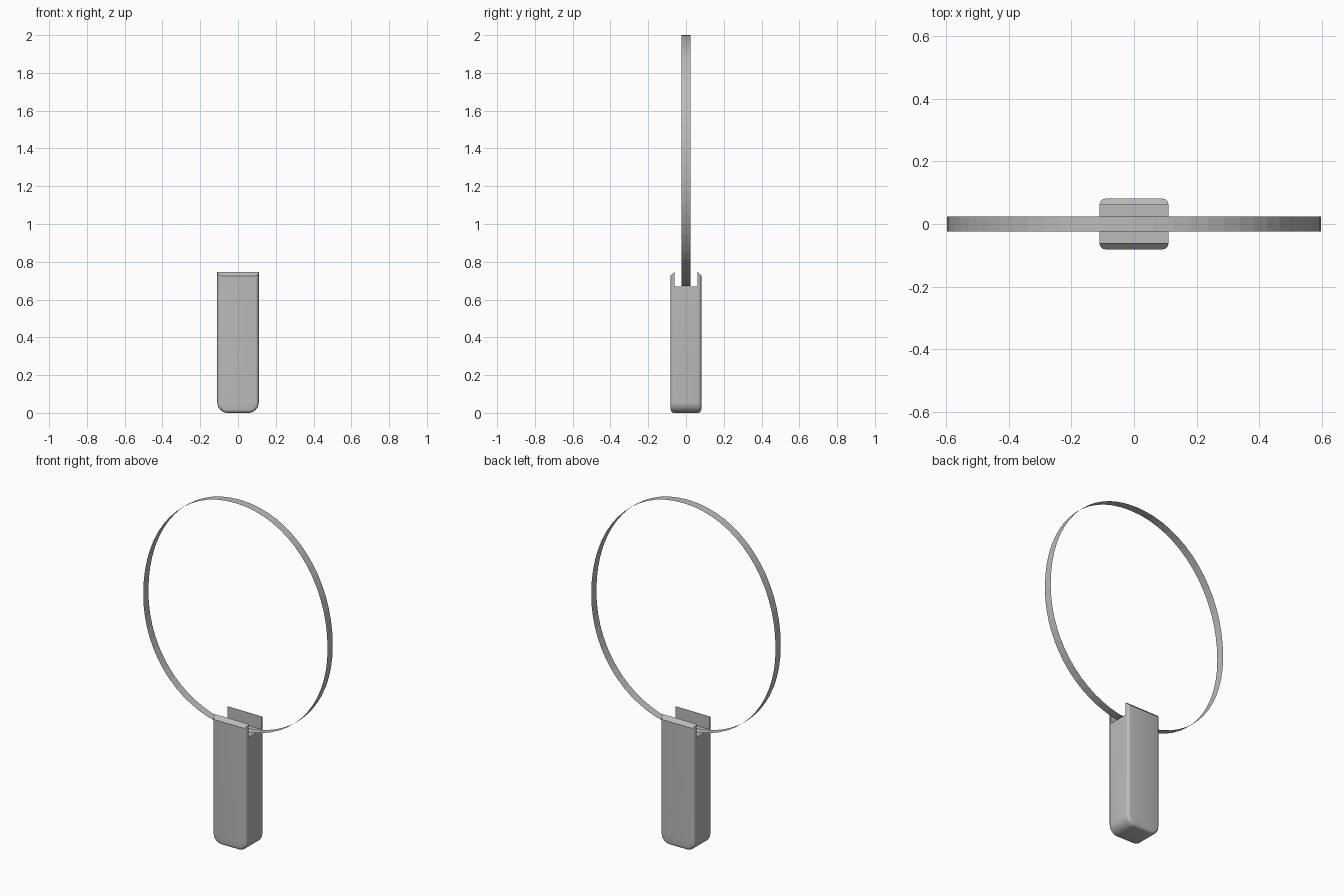
import bpy, bmesh, math
from mathutils import Vector

if "Cube" in bpy.data.objects:
    bpy.data.objects.remove(bpy.data.objects["Cube"])

grey = bpy.data.materials.new("plain grey")
grey.diffuse_color = (0.5, 0.5, 0.5, 1)
grey.use_nodes = True
grey.node_tree.nodes["Principled BSDF"].inputs["Base Color"].default_value = grey.diffuse_color


def add_object(name, bm):
    me = bpy.data.meshes.new(name)
    bm.to_mesh(me)
    bm.free()
    ob = bpy.data.objects.new(name, me)
    bpy.context.collection.objects.link(ob)
    me.materials.append(grey)
    return ob


# Handle: outline with rounded bottom corners, extruded in depth
HW, HD, TOP, R = 0.11, 0.081, 0.747, 0.055
bm = bmesh.new()
outline = [(-HW, 0.95)]
for cx, start in ((-HW + R, 180), (HW - R, 270)):
    for i in range(9):
        a = math.radians(start + i * 90 / 8)
        outline.append((cx + R * math.cos(a), R + R * math.sin(a)))
outline.append((HW, 0.95))
face = bm.faces.new([bm.verts.new((x, -HD, z)) for x, z in outline])
ext = bmesh.ops.extrude_face_region(bm, geom=[face])
bmesh.ops.translate(bm, vec=(0, 2 * HD, 0),
                    verts=[v for v in ext["geom"] if isinstance(v, bmesh.types.BMVert)])
bmesh.ops.recalc_face_normals(bm, faces=bm.faces)
rim = [e for e in bm.edges if abs(e.verts[0].co.y - e.verts[1].co.y) < 1e-5]
bmesh.ops.bevel(bm, geom=rim, offset=0.018, segments=4, profile=0.5, affect="EDGES")

# Level top and sloped outer top edges
for co, no in (((0, 0, TOP), (0, 0, 1)),
               ((0, -HD, 0.726), (0, -1, 1)),
               ((0, HD, 0.726), (0, 1, 1))):
    bmesh.ops.bisect_plane(bm, geom=bm.verts[:] + bm.edges[:] + bm.faces[:],
                           plane_co=Vector(co), plane_no=Vector(no).normalized(),
                           clear_outer=True)
    bmesh.ops.holes_fill(bm, edges=[e for e in bm.edges if e.is_boundary], sides=0)
bmesh.ops.recalc_face_normals(bm, faces=bm.faces)
handle = add_object("handle", bm)

# Slot across the top of the handle
bm = bmesh.new()
bmesh.ops.create_cube(bm, size=1)
bmesh.ops.scale(bm, vec=(0.5, 0.12, 0.3), verts=bm.verts)
bmesh.ops.translate(bm, vec=(0, 0, 0.67 + 0.15), verts=bm.verts)
cutter = add_object("slot_cutter", bm)
cutter.hide_render = True
mod = handle.modifiers.new("slot", "BOOLEAN")
mod.operation = "DIFFERENCE"
mod.solver = "EXACT"
mod.object = cutter
bpy.context.view_layer.objects.active = handle
handle.select_set(True)
bpy.ops.object.modifier_apply(modifier=mod.name)
bpy.data.objects.remove(cutter)
bpy.ops.object.shade_smooth_by_angle(angle=math.radians(30))

# Hoop: thin flat band, slightly egg-shaped and standing in the slot
N, MID, HALF = 64, 1.305, 0.024
bm = bmesh.new()
pairs = []
for i in range(N):
    a = 2 * math.pi * i / N
    c, s = math.cos(a), math.sin(a)
    p = 2 / 2.07
    x = math.copysign(0.598 * abs(c) ** p, c)
    z = MID + math.copysign((2.0 - MID if s > 0 else MID - 0.673) * abs(s) ** p, s)
    pairs.append([bm.verts.new((x, y, z)) for y in (-HALF, HALF)])
for i in range(N):
    a, b = pairs[i], pairs[(i + 1) % N]
    bm.faces.new((a[0], b[0], b[1], a[1]))
bmesh.ops.recalc_face_normals(bm, faces=bm.faces)
# Outward-facing band
if sum(f.normal.dot(f.calc_center_median() - Vector((0, 0, MID))) for f in bm.faces) < 0:
    bmesh.ops.reverse_faces(bm, faces=bm.faces)
add_object("hoop", bm)
